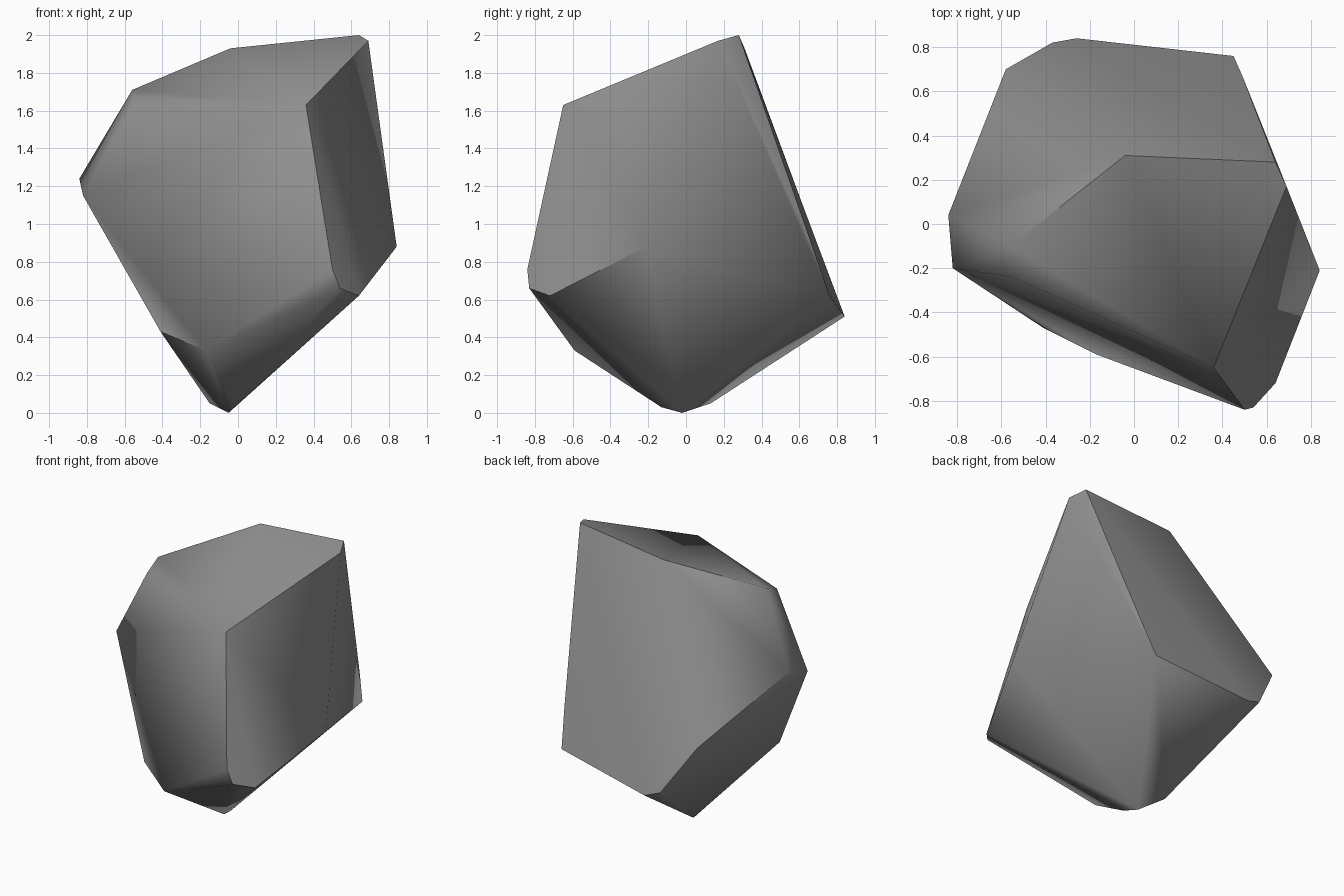
import bpy, bmesh
from math import radians

cube = bpy.data.objects.get("Cube")
if cube:
    bpy.data.objects.remove(cube, do_unlink=True)

# Stone colour
stone = bpy.data.materials.new("stone_grey")
stone.use_nodes = True
grey = (0.28, 0.28, 0.28, 1)
stone.diffuse_color = grey
stone.node_tree.nodes["Principled BSDF"].inputs["Base Color"].default_value = grey

# Corners of the boulder, grouped by region
crown = [(.64, .28, 2), (.69, .17, 1.97), (-.04, .31, 1.93),
         (-.56, -.1, 1.71), (-.55, -.24, 1.65), (.36, -.65, 1.63)]
sides = [(-.84, .04, 1.24), (-.82, -.2, 1.15), (.84, -.21, .88),
         (.64, -.72, .62), (.5, -.84, .76), (.54, -.83, .66)]
back = [(.49, .67, .88), (.45, .76, .62), (-.02, .7, .87), (-.26, .84, .51),
        (-.32, .81, .58), (-.37, .82, .55), (-.58, .7, .88)]
base = [(-.41, -.47, .43), (-.17, -.59, .33), (-.15, .13, .05),
        (-.05, -.02, 0), (-.02, -.13, .03)]

# Chiselled stone: the hull around the corners
bm = bmesh.new()
for corner in crown + sides + back + base:
    bm.verts.new(corner)
hull = bmesh.ops.convex_hull(bm, input=bm.verts)
loose = {v for v in hull["geom_interior"] + hull["geom_unused"]
         if isinstance(v, bmesh.types.BMVert)}
bmesh.ops.delete(bm, geom=list(loose), context="VERTS")
bmesh.ops.dissolve_limit(bm, angle_limit=radians(2), verts=bm.verts, edges=bm.edges)
bmesh.ops.recalc_face_normals(bm, faces=bm.faces)

mesh = bpy.data.meshes.new("boulder")
bm.to_mesh(mesh)
bm.free()
mesh.materials.append(stone)
boulder = bpy.data.objects.new("boulder", mesh)
bpy.context.collection.objects.link(boulder)

# Soft facets with only the steep ridges kept crisp
bpy.ops.object.select_all(action="DESELECT")
boulder.select_set(True)
bpy.context.view_layer.objects.active = boulder
bpy.ops.object.shade_smooth_by_angle(angle=radians(60))
